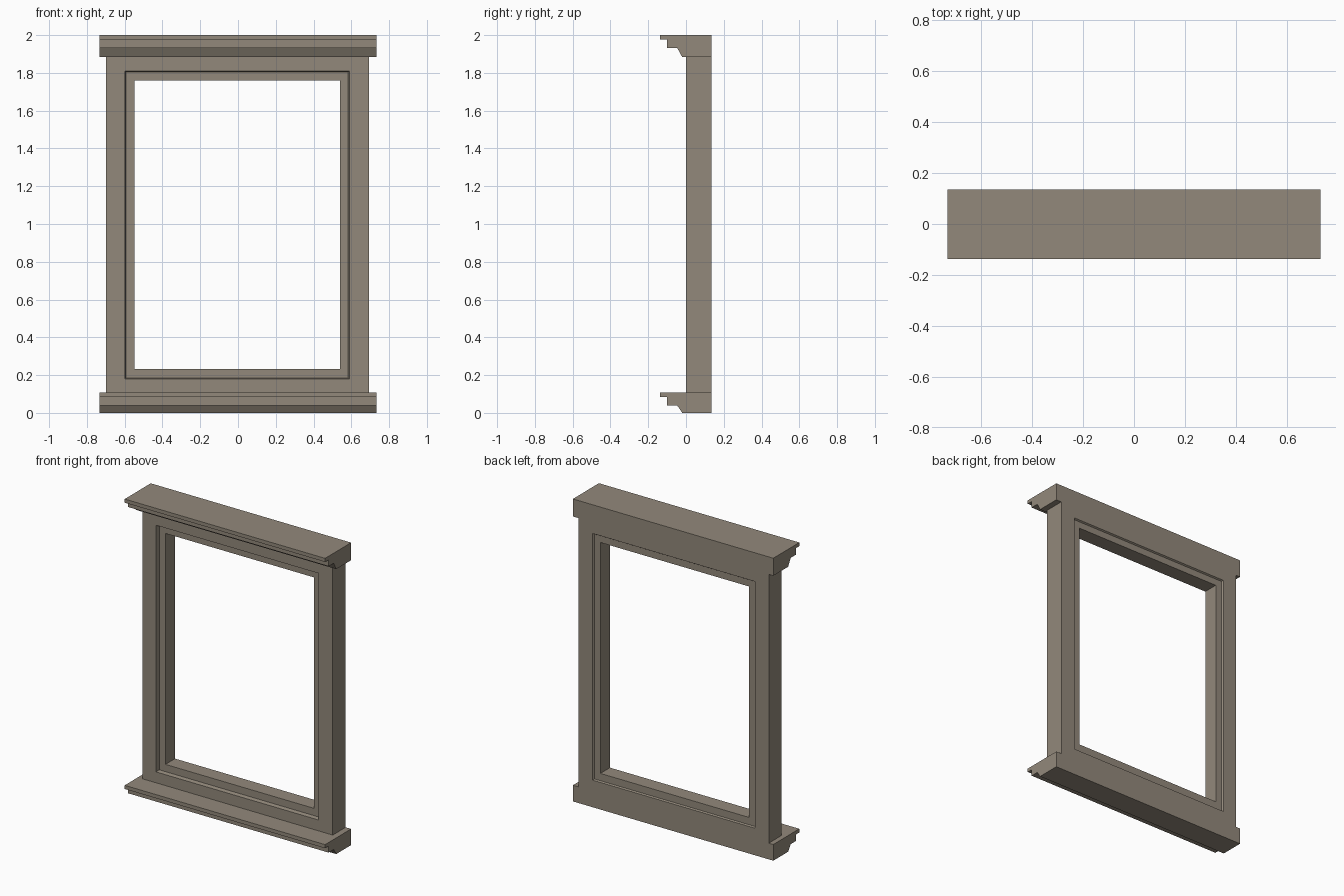
import bpy, bmesh

if "Cube" in bpy.data.objects:
    bpy.data.objects.remove(bpy.data.objects["Cube"])

# One stone-brown paint for everything
paint = bpy.data.materials.new("warm_taupe")
paint.diffuse_color = (0.290, 0.250, 0.198, 1)
paint.use_nodes = True
paint.node_tree.nodes["Principled BSDF"].inputs["Base Color"].default_value = paint.diffuse_color


def finish(name, bm):
    bmesh.ops.recalc_face_normals(bm, faces=bm.faces[:])
    mesh = bpy.data.meshes.new(name)
    bm.to_mesh(mesh)
    bm.free()
    mesh.materials.append(paint)
    obj = bpy.data.objects.new(name, mesh)
    bpy.context.collection.objects.link(obj)
    return obj


def rect_ring(name, loops):
    """Closed mitred frame: each loop is ((x0, x1, z0, z1), y)."""
    bm = bmesh.new()
    rings = []
    for (x0, x1, z0, z1), y in loops:
        rings.append([bm.verts.new((x, y, z)) for x, z in
                      ((x0, z0), (x1, z0), (x1, z1), (x0, z1))])
    for i, a in enumerate(rings):
        b = rings[(i + 1) % len(rings)]
        for j in range(4):
            k = (j + 1) % 4
            bm.faces.new((a[j], a[k], b[k], b[j]))
    return finish(name, bm)


def moulding(name, profile, half):
    """Extrude a (y, z) profile along x."""
    bm = bmesh.new()
    left = [bm.verts.new((-half, y, z)) for y, z in profile]
    right = [bm.verts.new((half, y, z)) for y, z in profile]
    n = len(profile)
    bm.faces.new(left)
    bm.faces.new(right[::-1])
    for i in range(n):
        j = (i + 1) % n
        bm.faces.new((left[i], right[i], right[j], left[j]))
    return finish(name, bm)


def stepped_profile(top, base):
    return [(0.135, base), (0.135, top), (-0.137, top), (-0.137, top - 0.024),
            (-0.10, top - 0.024), (-0.10, top - 0.067),
            (-0.047, top - 0.067), (-0.02, base)]


# Head cornice and sill share the same stepped profile
SILL_TOP, HEAD_BASE = 0.107, 1.884
moulding("head_cornice", stepped_profile(2.0, HEAD_BASE), 0.733)
moulding("sill", stepped_profile(SILL_TOP, 0.0), 0.733)

# Casing with a narrow sloped inner lip
outer = (-0.70, 0.693, SILL_TOP, HEAD_BASE)
lip = (-0.599, 0.589, 0.179, 1.810)
seat = (-0.593, 0.583, 0.185, 1.804)
opening = (-0.548, 0.539, 0.233, 1.760)
rect_ring("casing", [(outer, 0.0), (lip, 0.0), (seat, 0.025),
                     (seat, 0.125), (lip, 0.135), (outer, 0.135)])

# Recessed inner frame around the opening
rect_ring("inner_frame", [(seat, 0.025), (opening, 0.025),
                          (opening, 0.125), (seat, 0.125)])
